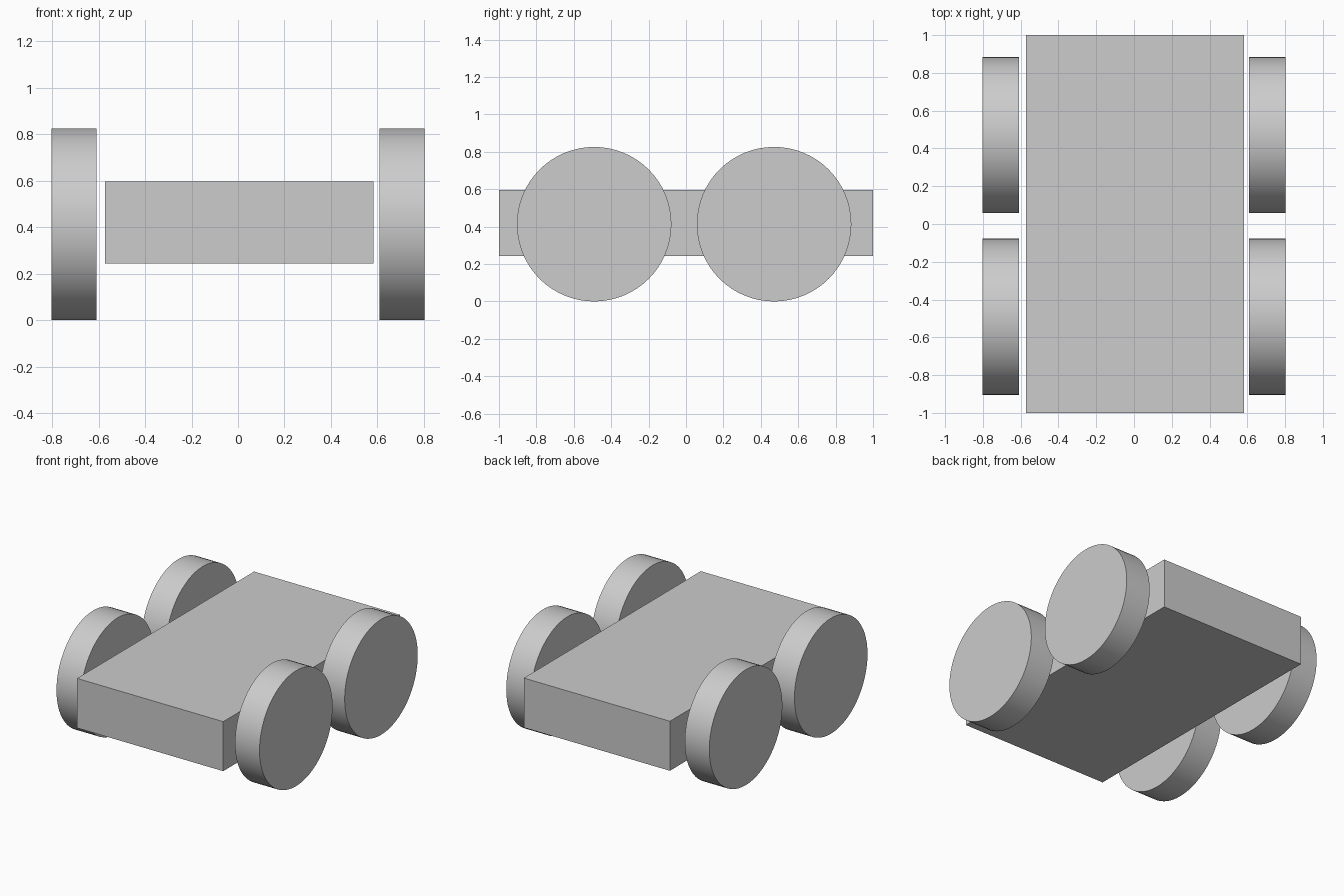
import bpy
import math

cube = bpy.data.objects.get("Cube")
if cube:
    bpy.data.objects.remove(cube, do_unlink=True)

# One plain grey for every part
GREY = (0.604, 0.604, 0.604, 1.0)
grey = bpy.data.materials.new("light_grey")
grey.use_nodes = True
grey.diffuse_color = GREY
grey.node_tree.nodes["Principled BSDF"].inputs["Base Color"].default_value = GREY


def add_box(name, low, high):
    centre = [(a + b) / 2 for a, b in zip(low, high)]
    bpy.ops.mesh.primitive_cube_add(size=1, location=centre)
    box = bpy.context.object
    box.name = name
    box.scale = [b - a for a, b in zip(low, high)]
    bpy.ops.object.transform_apply(location=False, rotation=False, scale=True)
    box.data.materials.append(grey)


def add_wheel(name, x, y):
    bpy.ops.mesh.primitive_cylinder_add(
        vertices=64, radius=WHEEL_RADIUS, depth=WHEEL_WIDTH,
        location=(x, y, WHEEL_RADIUS), rotation=(0, math.pi / 2, 0))
    wheel = bpy.context.object
    wheel.name = name
    bpy.ops.object.transform_apply(location=False, rotation=True, scale=False)
    bpy.ops.object.shade_smooth_by_angle(angle=math.radians(30))
    wheel.data.materials.append(grey)


# Flat slab body
add_box("body", (-0.573, -1.0, 0.243), (0.583, 1.0, 0.597))

# Four wheels standing just clear of the body sides
WHEEL_RADIUS = 0.413
WHEEL_WIDTH = 0.194
WHEEL_X = 0.706
for end, y in (("front", -0.491), ("back", 0.471)):
    for side, sign in (("left", 1), ("right", -1)):
        add_wheel(f"{end}_{side}_wheel", sign * WHEEL_X, y)
